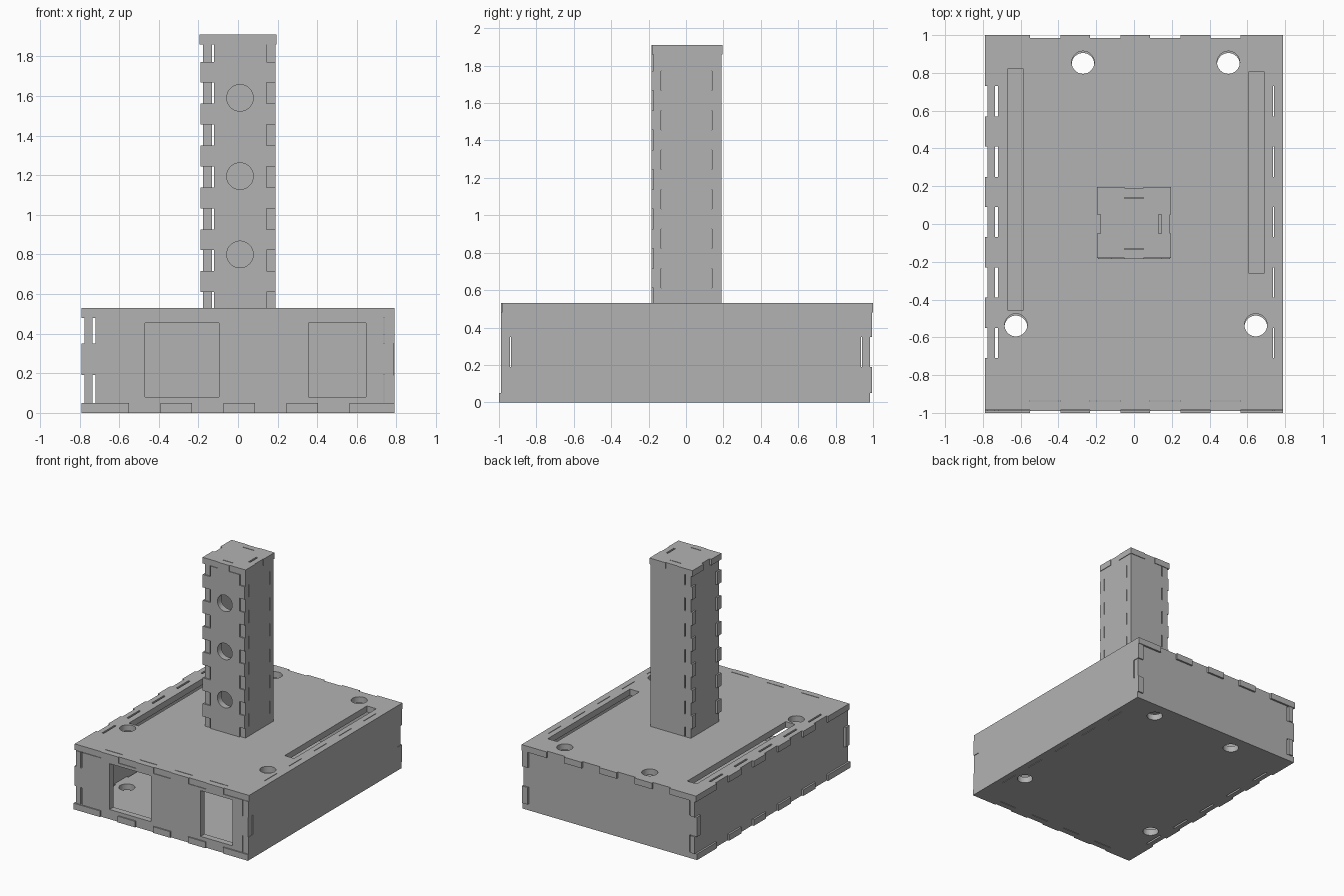
import bpy, bmesh, math
from mathutils import Matrix, Vector

cube = bpy.data.objects.get("Cube")
if cube:
    bpy.data.objects.remove(cube, do_unlink=True)

# One plain grey board material
grey = bpy.data.materials.new("board_grey")
grey.use_nodes = True
GREY = (0.45, 0.45, 0.45, 1)
grey.diffuse_color = GREY
grey.node_tree.nodes["Principled BSDF"].inputs["Base Color"].default_value = GREY

X, Y, Z = Vector((1, 0, 0)), Vector((0, 1, 0)), Vector((0, 0, 1))
PLANES = {"xy": (X, Y, Z), "xz": (X, Z, -Y), "yz": (Y, Z, X)}


def outline(u, v, fingers):
    """Rectangle whose edges carry fingers: edge -> (spans, depth), depth > 0 is a tab, < 0 a notch."""
    pts = []
    for edge in ("low", "right", "high", "left"):
        spans, depth = fingers.get(edge, ([], 0))
        along, across = (u, v) if edge in ("low", "high") else (v, u)
        sign = 1 if edge in ("right", "high") else -1
        base = across[1] if sign > 0 else across[0]
        tip = base + sign * depth
        run = [(along[0], base)]
        for a, b in spans:
            run += [(a, base), (a, tip), (b, tip), (b, base)]
        run.append((along[1], base))
        if edge in ("high", "left"):
            run.reverse()
        pts += [p if edge in ("low", "high") else p[::-1] for p in run[:-1]]
    return pts


def circle(cu, cv, r, n=40):
    return [(cu + r * math.cos(math.tau * i / n), cv + r * math.sin(math.tau * i / n)) for i in range(n)]


def rect(u0, u1, v0, v1):
    return [(u0, v0), (u1, v0), (u1, v1), (u0, v1)]


def panel(name, plane, u, v, thick, fingers, holes=()):
    """Flat board cut from a filled profile, spanning thick = (low, high) on the plane's normal axis."""
    curve = bpy.data.curves.new(name + "_profile", "CURVE")
    curve.dimensions, curve.fill_mode = "2D", "BOTH"
    curve.extrude = (thick[1] - thick[0]) / 2
    for loop in [outline(u, v, fingers), *holes]:
        s = curve.splines.new("POLY")
        s.points.add(len(loop) - 1)
        for p, (a, b) in zip(s.points, loop):
            p.co = (a, b, 0, 1)
        s.use_cyclic_u = True
    temp = bpy.data.objects.new(name + "_profile", curve)
    bpy.context.collection.objects.link(temp)
    deps = bpy.context.evaluated_depsgraph_get()
    mesh = bpy.data.meshes.new_from_object(temp.evaluated_get(deps))
    bpy.data.objects.remove(temp, do_unlink=True)
    mesh.name = name

    du, dv, dn = PLANES[plane]
    mat = Matrix((du, dv, dn)).transposed().to_4x4()
    axis = Vector([abs(c) for c in dn])
    mat.translation = axis * (thick[0] + thick[1]) / 2
    bm = bmesh.new()
    bm.from_mesh(mesh)
    bmesh.ops.transform(bm, matrix=mat, verts=bm.verts)
    bmesh.ops.remove_doubles(bm, verts=bm.verts, dist=0.0005)
    bmesh.ops.recalc_face_normals(bm, faces=bm.faces)
    for f in bm.faces:
        f.smooth = False
    bm.to_mesh(mesh)
    bm.free()
    mesh.materials.clear()
    mesh.materials.append(grey)
    obj = bpy.data.objects.new(name, mesh)
    bpy.context.collection.objects.link(obj)


def spans(start, width, step, count):
    return [(start + i * step, start + i * step + width) for i in range(count)]


# Finger positions shared by neighbouring boards
across_x = spans(-0.55, 0.16, 0.318, 4)
along_y = spans(-0.71, 0.16, 0.32, 5)
corner = [(0.19, 0.35)]
FLOOR, TOP, T = 0.05, 0.53, 0.05
wall_z = (FLOOR, TOP - T)

# Base: lid and floor with round holes, lid also with two long slots
round_holes = [circle(x, y, 0.06) for x, y in
               ((-0.27, 0.855), (0.5, 0.855), (-0.625, -0.535), (0.645, -0.535))]
slots = [rect(-0.67, -0.585, -0.455, 0.82), rect(0.605, 0.69, -0.26, 0.805)]
sides = {"left": (along_y, -0.07), "right": (along_y, -0.055)}
panel("base_lid", "xy", (-0.79, 0.79), (-0.985, 1.0), (TOP - T, TOP),
      {**sides, "low": (across_x, -0.05), "high": (across_x, -0.06)}, round_holes + slots)
panel("base_floor", "xy", (-0.79, 0.79), (-1.0, 0.985), (0, FLOOR),
      {**sides, "low": (across_x, -0.065), "high": (across_x, -0.045)},
      [[(x, y - 0.01) for x, y in h] for h in round_holes])

# Base: front and back walls, two windows in the front
wall_tabs = {"low": (across_x, T), "high": (across_x, T), "left": (corner, 0.07), "right": (corner, 0.05)}
windows = [rect(-0.47, -0.095, 0.08, 0.455), rect(0.355, 0.645, 0.08, 0.455)]
panel("base_front", "xz", (-0.72, 0.735), wall_z, (-0.99, -0.94), wall_tabs, windows)
panel("base_back", "xz", (-0.72, 0.735), wall_z, (0.94, 0.985), wall_tabs)

# Base: side walls
side_tabs = {"low": (along_y, T), "high": (along_y, T), "left": (corner, -0.055), "right": (corner, -0.06)}
panel("base_right_side", "yz", (-0.99, 0.995), wall_z, (-0.775, -0.735), side_tabs)
panel("base_left_side", "yz", (-0.99, 0.995), wall_z, (0.74, 0.79), side_tabs)

# Tower: front and back boards with fingers, three round holes in the front
rungs = spans(0.61, 0.105, 0.2115, 6)
middle = [(-0.05, 0.05)]
tower_z = (TOP, 1.86)
tower_tabs = {"left": (rungs, 0.07), "right": (rungs, 0.045), "high": (middle, T)}
panel("tower_front", "xz", (-0.12, 0.145), tower_z, (-0.185, -0.135), tower_tabs,
      [circle(0.01, z, 0.067) for z in (0.8, 1.195, 1.59)])
panel("tower_back", "xz", (-0.12, 0.145), tower_z, (0.14, 0.19), tower_tabs)

# Tower: side boards notched for those fingers
tower_notches = {"left": (rungs, -0.045), "right": (rungs, -0.055), "high": (middle, T)}
panel("tower_right_side", "yz", (-0.175, 0.19), tower_z, (-0.177, -0.13), tower_notches)
panel("tower_left_side", "yz", (-0.175, 0.19), tower_z, (0.145, 0.19), tower_notches)

# Tower cap
panel("tower_cap", "xy", (-0.195, 0.195), (-0.18, 0.195), (1.86, 1.91),
      {"left": (middle, -0.065), "right": (middle, -0.065),
       "low": (middle, -0.05), "high": (middle, -0.06)})
